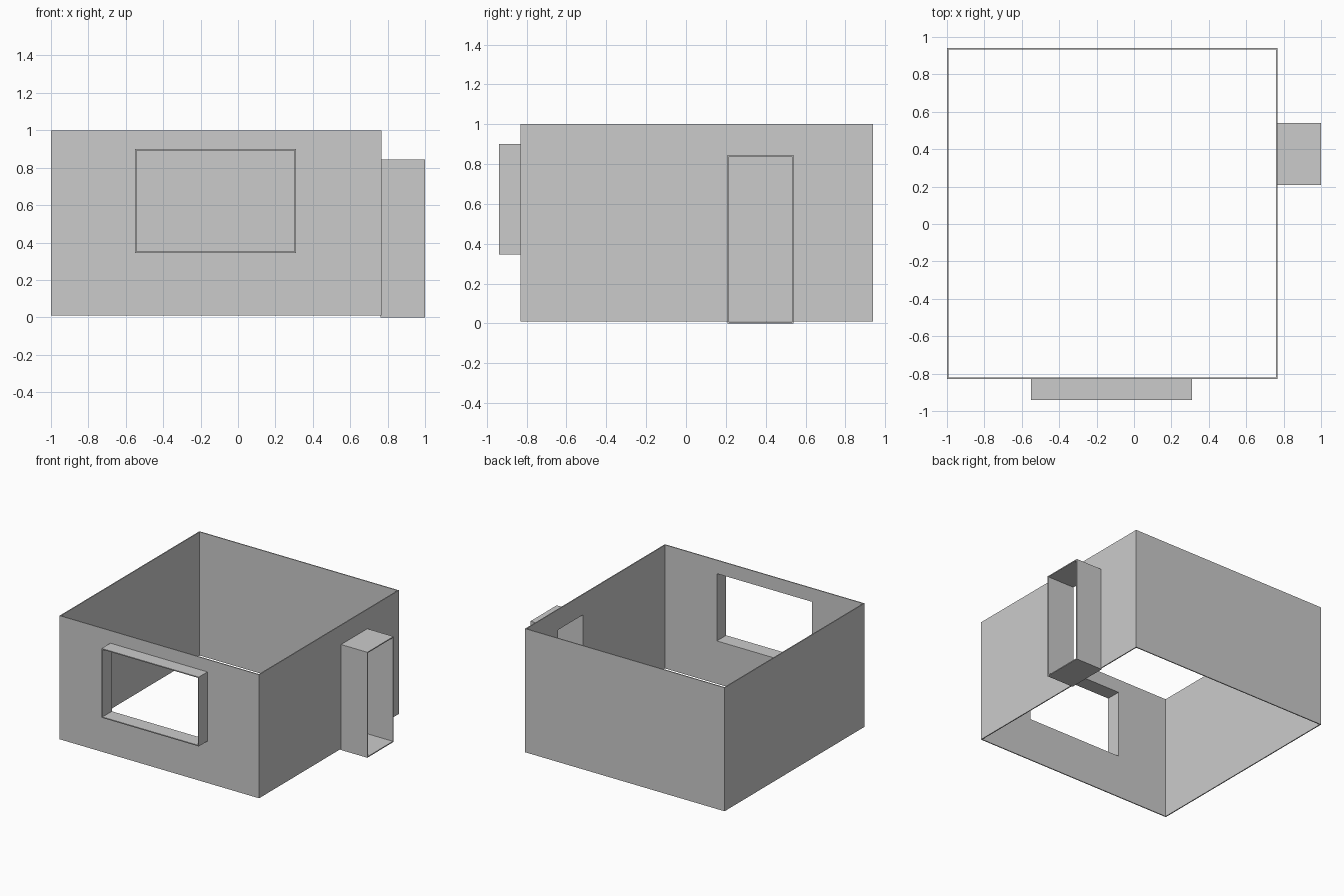
import bpy, bmesh
from mathutils import Vector

cube = bpy.data.objects.get("Cube")
if cube:
    bpy.data.objects.remove(cube, do_unlink=True)

THICK = 0.008
plaster = bpy.data.materials.new("grey_plaster")
plaster.use_nodes = True
GREY = (0.6, 0.6, 0.6, 1)
plaster.diffuse_color = GREY
plaster.node_tree.nodes["Principled BSDF"].inputs["Base Color"].default_value = GREY

# Extents as (low corner, high corner)
ROOM = (Vector((-1, -0.83, 0.01)), Vector((0.768, 0.94, 1)))
WINDOW = (Vector((-0.55, -0.94, 0.345)), Vector((0.31, -0.825, 0.9)))
DOOR = (Vector((0.762, 0.208, 0)), Vector((1, 0.54, 0.845)))


def tube(box, axis):
    """Box with the two ends across one axis left open."""
    low, high = box
    bm = bmesh.new()
    bmesh.ops.create_cube(bm, size=1)
    for v in bm.verts:
        v.co = Vector([high[i] if v.co[i] > 0 else low[i] for i in range(3)])
    bm.normal_update()
    ends = [f for f in bm.faces if abs(f.normal[axis]) > 0.9]
    bmesh.ops.delete(bm, geom=ends, context='FACES_ONLY')
    return bm


def cut_opening(bm, box, axis):
    """Remove the wall area covered by the box, on the wall facing that axis."""
    low, high = box
    inner_low = low + Vector((THICK,) * 3)
    inner_high = high - Vector((THICK,) * 3)
    for i in range(3):
        if i == axis:
            continue
        normal = Vector([float(i == k) for k in range(3)])
        for point in (inner_low, inner_high):
            geom = bm.verts[:] + bm.edges[:] + bm.faces[:]
            bmesh.ops.bisect_plane(bm, geom=geom, plane_co=point, plane_no=normal)
    hole = []
    for f in bm.faces:
        c = f.calc_center_median()
        if all(low[i] - THICK < c[i] < high[i] + THICK if i == axis
               else inner_low[i] < c[i] < inner_high[i] for i in range(3)):
            hole.append(f)
    bmesh.ops.delete(bm, geom=hole, context='FACES')


def add_part(name, bm):
    mesh = bpy.data.meshes.new(name)
    bm.to_mesh(mesh)
    bm.free()
    mesh.materials.append(plaster)
    obj = bpy.data.objects.new(name, mesh)
    bpy.context.collection.objects.link(obj)
    shell = obj.modifiers.new("wall_thickness", 'SOLIDIFY')
    shell.thickness = THICK
    shell.offset = -1
    shell.use_even_offset = True


# Four walls, open above and below, with a window and a door opening
walls = tube(ROOM, 2)
cut_opening(walls, WINDOW, 1)
cut_opening(walls, DOOR, 0)
add_part("room_walls", walls)

# Projecting surrounds, open towards the room and outside
add_part("window_surround", tube(WINDOW, 1))
add_part("door_surround", tube(DOOR, 0))
